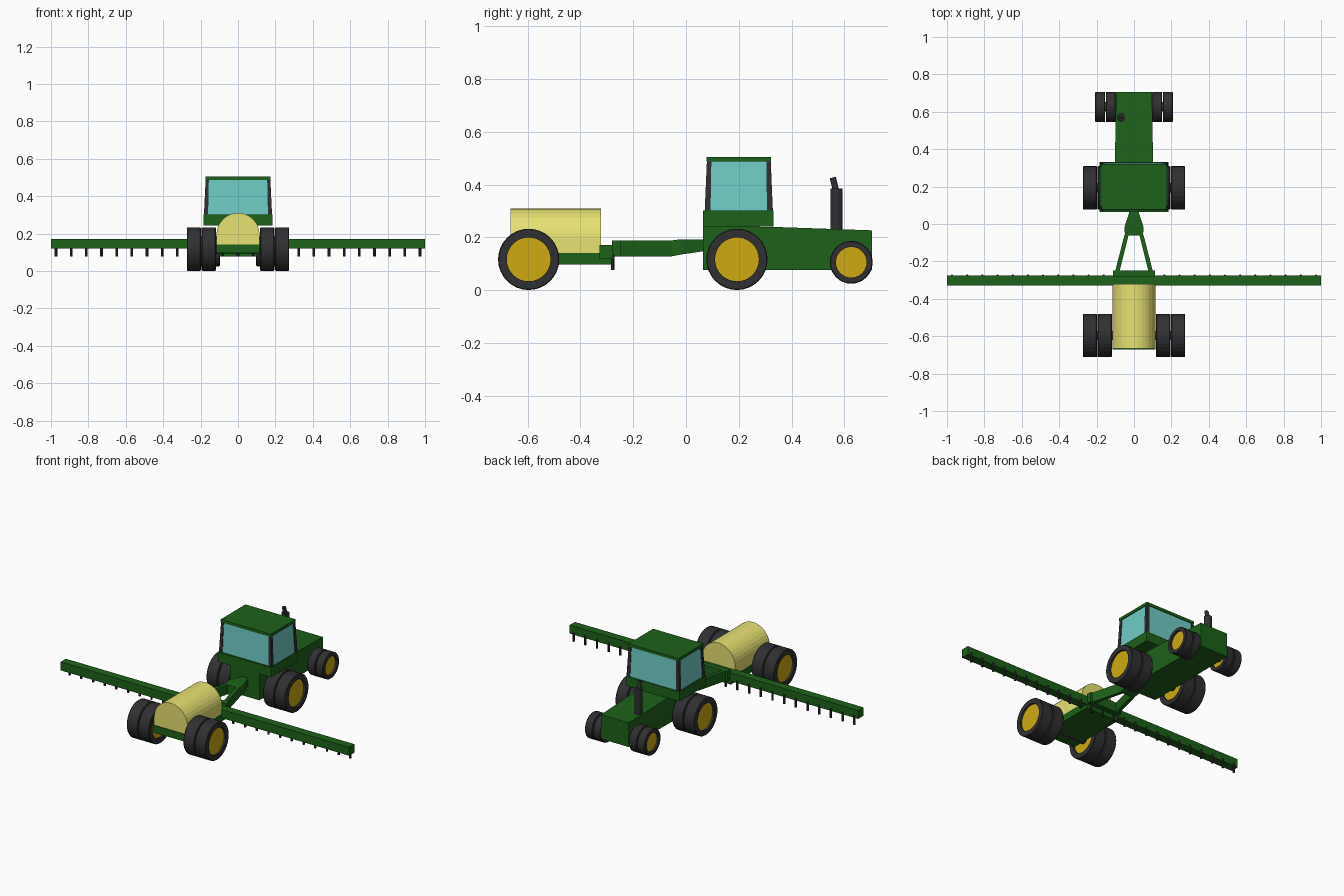
import bpy, bmesh
from math import pi, sin, cos
from mathutils import Vector

if "Cube" in bpy.data.objects:
    bpy.data.objects.remove(bpy.data.objects["Cube"])


def material(name, rgb, alpha=1.0):
    m = bpy.data.materials.new(name)
    m.diffuse_color = (*rgb, alpha)
    m.use_nodes = True
    m.node_tree.nodes["Principled BSDF"].inputs["Base Color"].default_value = m.diffuse_color
    return m


GREEN = material("green_paint", (0.012, 0.12, 0.01))
YELLOW = material("rim_yellow", (0.62, 0.40, 0.006))
CREAM = material("tank_yellow", (0.80, 0.76, 0.17))
BLACK = material("rubber", (0.03, 0.03, 0.033))
GLASS = material("glass", (0.16, 0.60, 0.56), 0.8)


def finish(name, bm, mat, smooth=False):
    bmesh.ops.recalc_face_normals(bm, faces=bm.faces)
    me = bpy.data.meshes.new(name)
    bm.to_mesh(me)
    bm.free()
    me.materials.append(mat)
    ob = bpy.data.objects.new(name, me)
    bpy.context.collection.objects.link(ob)
    return ob


def loft(name, sections, mat, caps=True, closed=False):
    """Bridge a list of equally long point loops."""
    bm = bmesh.new()
    rings = [[bm.verts.new(p) for p in s] for s in sections]
    n = len(rings[0])
    pairs = list(zip(rings, rings[1:]))
    if closed:
        pairs.append((rings[-1], rings[0]))
    for a, b in pairs:
        for i in range(n):
            j = (i + 1) % n
            bm.faces.new((a[i], a[j], b[j], b[i]))
    if caps and not closed:
        bm.faces.new(rings[0])
        bm.faces.new(rings[-1])
    return finish(name, bm, mat)


def rect(x0, x1, y0, y1, z):
    return [(x0, y0, z), (x1, y0, z), (x1, y1, z), (x0, y1, z)]


def box(name, x0, x1, y0, y1, z0, z1, mat):
    return loft(name, [rect(x0, x1, y0, y1, z0), rect(x0, x1, y0, y1, z1)], mat)


def tube(name, a, b, r, mat, n=16):
    a, b = Vector(a), Vector(b)
    q = (b - a).to_track_quat('Z', 'Y')
    ring = [q @ Vector((r * cos(2 * pi * i / n), r * sin(2 * pi * i / n), 0)) for i in range(n)]
    return loft(name, [[a + v for v in ring], [b + v for v in ring]], mat)


def wheel(name, x, y, z, r, rim, w, n=32):
    h = w / 2
    profile = [(rim, -h), (r - 0.003, -h), (r, -h + 0.004),
               (r, h - 0.004), (r - 0.003, h), (rim, h)]
    rings = []
    for i in range(n):
        t = 2 * pi * i / n
        rings.append([(x + u, y + q * cos(t), z + q * sin(t)) for q, u in profile])
    loft(name + "_tyre", rings, BLACK, closed=True)
    tube(name + "_rim", (x - h + 0.012, y, z), (x + h - 0.012, y, z), rim, YELLOW, n)


# dual wheels on three axles
for name, y, z, r, rim, w, xs in (
        ("tractor_rear", 0.193, 0.117, 0.116, 0.083, 0.076, (0.156, 0.236)),
        ("tractor_front", 0.626, 0.106, 0.081, 0.058, 0.053, (0.124, 0.181)),
        ("trailer", -0.596, 0.117, 0.116, 0.083, 0.076, (0.156, 0.236))):
    for s, side in ((-1, "left"), (1, "right")):
        for x, place in zip(xs, ("inner", "outer")):
            wheel(f"{name}_{side}_{place}", s * x, y, z, r, rim, w)
    tube(name + "_axle", (-xs[1], y, z), (xs[1], y, z), 0.025, BLACK)

# tractor body with gently sloping hood
loft("tractor_body", [
    [(-w, y, 0.076), (w, y, 0.076), (w, y, top), (-w, y, top)]
    for y, w, top in ((0.065, 0.102, 0.243), (0.33, 0.102, 0.24), (0.705, 0.096, 0.227))], GREEN)

# cab: base, glass, pillars, roof
box("cab_base", -0.185, 0.185, 0.064, 0.331, 0.242, 0.303, GREEN)
loft("cab_glass", [rect(-0.178, 0.178, 0.075, 0.325, 0.303),
                   rect(-0.168, 0.168, 0.083, 0.317, 0.488)], GLASS, caps=False)
for sx in (-1, 1):
    for sy, end in ((-1, "rear"), (1, "front")):
        secs = []
        for hx, hy, z, t in ((0.182, 0.129, 0.303, 0.022), (0.173, 0.121, 0.488, 0.017)):
            xs = sorted((sx * hx, sx * (hx - t)))
            ys = sorted((0.2 + sy * hy, 0.2 + sy * (hy - t)))
            secs.append(rect(*xs, *ys, z))
        loft(f"cab_pillar_{end}_{'left' if sx < 0 else 'right'}", secs, BLACK)
box("cab_roof", -0.174, 0.174, 0.077, 0.322, 0.487, 0.505, GREEN)

# exhaust stack
tube("exhaust_stack", (-0.07, 0.57, 0.22), (-0.07, 0.57, 0.386), 0.023, BLACK)
tube("exhaust_pipe", (-0.07, 0.569, 0.375), (-0.07, 0.556, 0.427), 0.012, BLACK)

# drawbar head and A-frame arms
loft("drawbar_head", [
    [(-w, y, z0), (w, y, z0), (w, y, z1), (-w, y, z1)]
    for y, w, z0, z1 in ((0.08, 0.02, 0.15, 0.193), (-0.02, 0.052, 0.135, 0.193),
                         (-0.062, 0.048, 0.127, 0.188))], GREEN)
for s, side in ((-1, "left"), (1, "right")):
    loft("drawbar_arm_" + side, [
        [(s * x0, y, 0.127), (s * x1, y, 0.127), (s * x1, y, 0.188), (s * x0, y, 0.188)]
        for y, x0, x1 in ((-0.055, 0.028, 0.05), (-0.265, 0.08, 0.104))], GREEN)
box("drawbar_crossbar", -0.113, 0.113, -0.28, -0.248, 0.127, 0.188, GREEN)

# trailer chassis and arched tank
box("trailer_chassis", -0.116, 0.116, -0.67, -0.278, 0.097, 0.142, GREEN)
arch = [(0.115, 0.142)] + [(0.115 * cos(pi * i / 16), 0.195 + 0.115 * sin(pi * i / 16))
                           for i in range(17)] + [(-0.115, 0.142)]
loft("tank", [[(x, y, z) for x, z in arch] for y in (-0.665, -0.322)], CREAM)

# spray boom and nozzles
box("spray_boom", -1.0, 1.0, -0.328, -0.276, 0.119, 0.172, GREEN)
for i in range(25):
    x = -0.973 + i * 1.946 / 24
    tube(f"nozzle_{i + 1}", (x, -0.277, 0.077), (x, -0.277, 0.135), 0.007, BLACK, 8)
